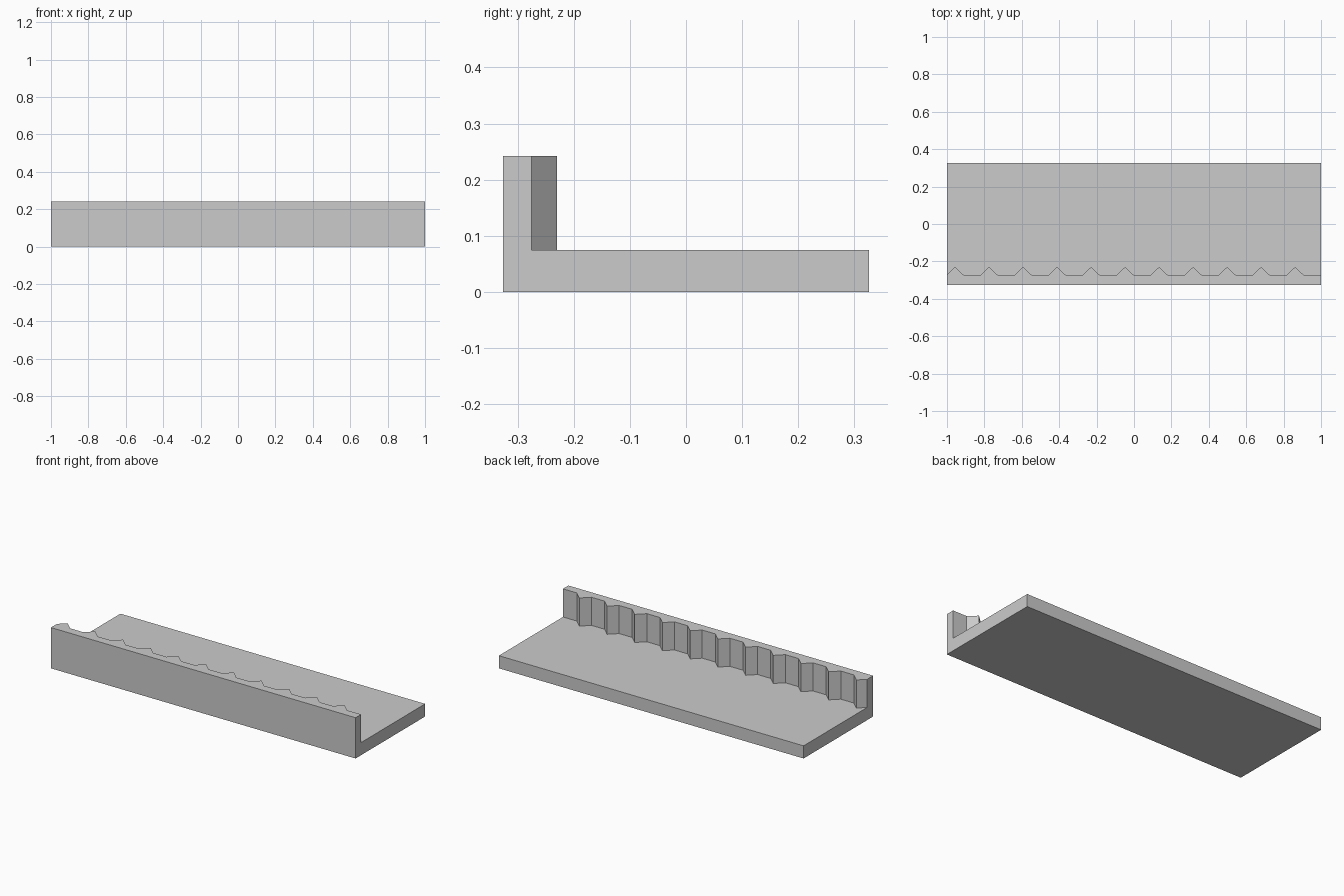
import bpy
import bmesh

cube = bpy.data.objects.get("Cube")
if cube:
    bpy.data.objects.remove(cube, do_unlink=True)

HALF_X, HALF_Y = 1.0, 0.326
SLAB_TOP, WALL_TOP = 0.075, 0.242
VALLEY_Y, PEAK_Y = -0.275, -0.23
TEETH, HALF_TOOTH, FIRST_PEAK = 11, 0.048, -0.957
PITCH = 2 * HALF_X / TEETH

# Plan line of the toothed inner face, from right end to left end;
# the first tooth is cut off by the end of the wall
cut = (FIRST_PEAK + HALF_X) / HALF_TOOTH
line = [(-HALF_X, PEAK_Y + (VALLEY_Y - PEAK_Y) * cut)]
for i in range(TEETH):
    x = FIRST_PEAK + i * PITCH
    if i:
        line.append((x - HALF_TOOTH, VALLEY_Y))
    line += [(x, PEAK_Y), (x + HALF_TOOTH, VALLEY_Y)]
line.append((HALF_X, VALLEY_Y))


def raise_faces(bm, faces, height):
    """Extrude faces upward and return the new top faces."""
    geom = bmesh.ops.extrude_face_region(bm, geom=faces)["geom"]
    verts = [g for g in geom if isinstance(g, bmesh.types.BMVert)]
    bmesh.ops.translate(bm, verts=verts, vec=(0, 0, height))
    return [g for g in geom if isinstance(g, bmesh.types.BMFace)]


# Plan split by the toothed line into wall and floor areas
bm = bmesh.new()
row = [bm.verts.new((x, y, 0)) for x, y in line]
front = [bm.verts.new((s * HALF_X, -HALF_Y, 0)) for s in (1, -1)]
back = [bm.verts.new((s * HALF_X, HALF_Y, 0)) for s in (1, -1)]
plan = [bm.faces.new(row + front), bm.faces.new(row + back)]

# Slab, then the toothed wall along the front edge
tops = raise_faces(bm, plan, SLAB_TOP)
wall = min(tops, key=lambda f: min(v.co.y for v in f.verts))
raise_faces(bm, [wall], WALL_TOP - SLAB_TOP)

# Merge coplanar faces into clean flat sides
bmesh.ops.recalc_face_normals(bm, faces=bm.faces)
bmesh.ops.dissolve_limit(bm, angle_limit=0.001, verts=bm.verts, edges=bm.edges)
bmesh.ops.recalc_face_normals(bm, faces=bm.faces)

mesh = bpy.data.meshes.new("toothed_rack")
bm.to_mesh(mesh)
bm.free()
rack = bpy.data.objects.new("toothed_rack", mesh)
bpy.context.collection.objects.link(rack)

# Plain grey
grey = bpy.data.materials.new("light_grey")
grey.use_nodes = True
color = (0.6, 0.6, 0.6, 1)
grey.diffuse_color = color
grey.node_tree.nodes["Principled BSDF"].inputs["Base Color"].default_value = color
mesh.materials.append(grey)
